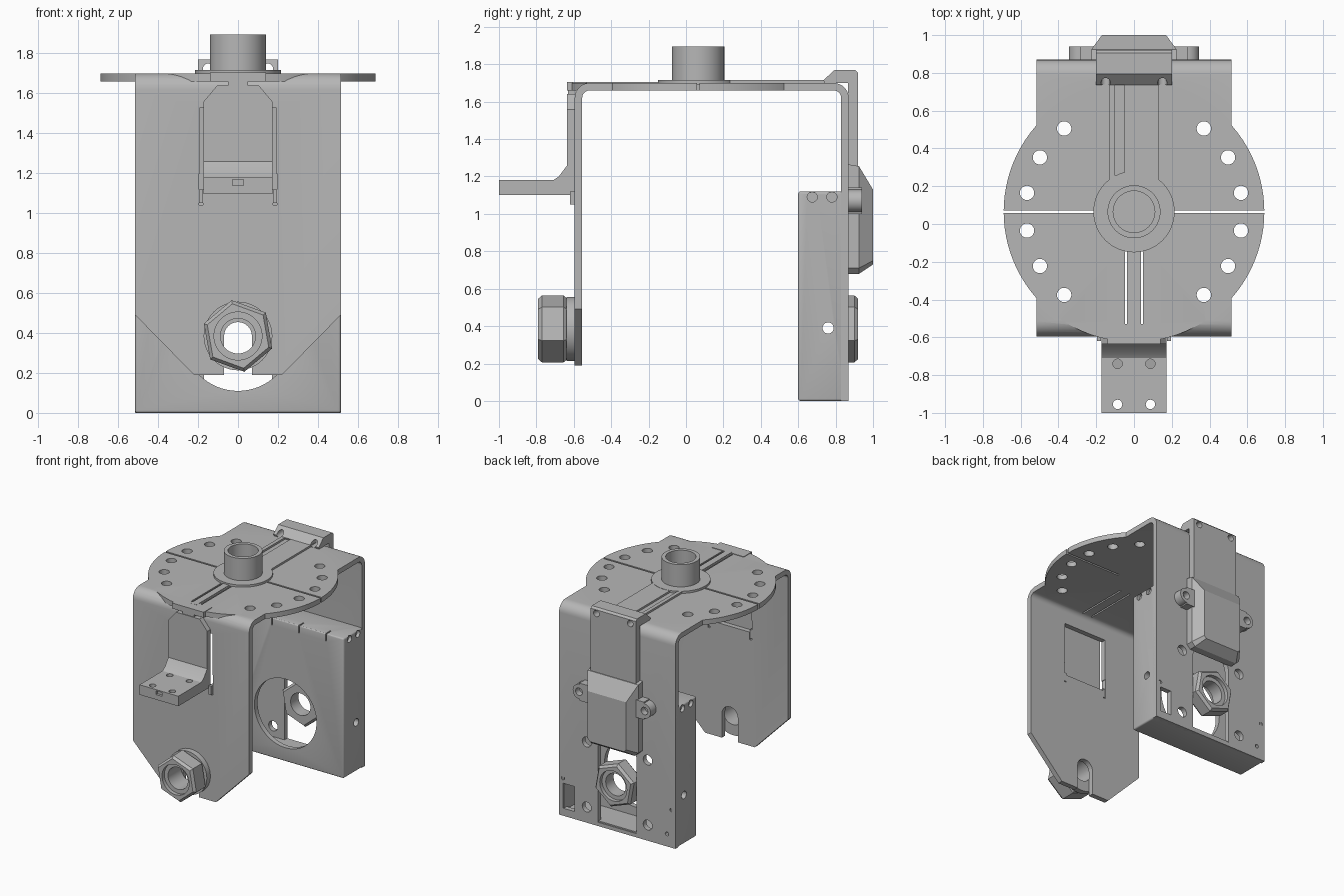
import bpy, bmesh, math

old = bpy.data.objects.get("Cube")
if old:
    bpy.data.objects.remove(old, do_unlink=True)

metal = bpy.data.materials.new("grey metal")
metal.use_nodes = True
GREY = (0.47, 0.47, 0.47, 1)
metal.diffuse_color = GREY
metal.node_tree.nodes["Principled BSDF"].inputs["Base Color"].default_value = GREY


# ---- helpers ----
def loft(name, rings):
    """Skin a list of equal rings of 3D points and cap both ends."""
    bm = bmesh.new()
    vs = [[bm.verts.new(p) for p in r] for r in rings]
    n = len(vs[0])
    for a, b in zip(vs, vs[1:]):
        for i in range(n):
            j = (i + 1) % n
            bm.faces.new((a[i], a[j], b[j], b[i]))
    bm.faces.new(vs[0][::-1])
    bm.faces.new(vs[-1])
    bmesh.ops.recalc_face_normals(bm, faces=bm.faces)
    mesh = bpy.data.meshes.new(name)
    bm.to_mesh(mesh)
    bm.free()
    mesh.materials.append(metal)
    ob = bpy.data.objects.new(name, mesh)
    bpy.context.collection.objects.link(ob)
    return ob


def place(p, axis, d):
    return {"x": (d, p[0], p[1]), "y": (p[0], d, p[1]), "z": (p[0], p[1], d)}[axis]


def prism(name, pts, axis, a, b):
    return loft(name, [[place(p, axis, d) for p in pts] for d in (a, b)])


def ring(u, v, r, n=48, start=0, sweep=360):
    step = sweep / n if sweep == 360 else sweep / (n - 1)
    return [(u + r * math.cos(math.radians(start + i * step)),
             v + r * math.sin(math.radians(start + i * step))) for i in range(n)]


def cyl(name, u, v, r, axis, a, b, n=48):
    return prism(name, ring(u, v, r, n), axis, a, b)


def box(name, x0, x1, y0, y1, z0, z1):
    return prism(name, [(x0, y0), (x1, y0), (x1, y1), (x0, y1)], "z", z0, z1)


def apply_mods(ob):
    dg = bpy.context.evaluated_depsgraph_get()
    mesh = bpy.data.meshes.new_from_object(ob.evaluated_get(dg))
    ob.modifiers.clear()
    ob.data = mesh


def combine(ob, tools, op="DIFFERENCE"):
    for t in tools:
        m = ob.modifiers.new("bool", "BOOLEAN")
        m.operation, m.solver, m.object = op, "EXACT", t
    apply_mods(ob)
    for t in tools:
        bpy.data.objects.remove(t, do_unlink=True)


def hole(u, v, r, axis, a, b, n=24):
    return cyl("cutter", u, v, r, axis, a, b, n)


def slot(x0, x1, y0, y1, z0, z1):
    return box("cutter", x0, x1, y0, y1, z0, z1)


def bevel(ob, width):
    m = ob.modifiers.new("bevel", "BEVEL")
    m.width, m.segments = width, 3
    apply_mods(ob)


W, CY, AX = 0.515, 0.065, 0.385   # half width, turntable centre, axle height

# ---- U-shaped yoke with round turntable plate ----
profile = [(-.595, .19)] + ring(-.515, 1.62, .08, 8, 180, -90) \
    + ring(.79, 1.62, .08, 8, 90, -90) + [(.87, 0), (.83, 0)] \
    + ring(.79, 1.62, .04, 8, 0, 90) + ring(-.515, 1.62, .04, 8, 90, 90) + [(-.555, .19)]
yoke = prism("yoke", profile, "x", -W, W)
combine(yoke, [cyl("disc", 0, CY, .69, "z", 1.66, 1.70, 96)], "UNION")

cuts = [slot(-.19, .19, -.7, -.5, 1.1, 1.53),          # bracket window
        slot(-.07, .07, -.7, -.5, .1, AX), hole(0, AX, .07, "y", -.7, -.5),
        slot(-.17, .17, .8, .9, .03, .62), hole(0, .62, .17, "y", .8, .9, 48),
        slot(.38, .48, .8, .9, .06, .26)]
for s in (-1, 1):
    cuts.append(prism("cutter", [(s * .54, .516), (s * .54, .1), (s * .132, .1)], "y", -.7, -.5))
    cuts.append(slot(s * .185 - .01, s * .185 + .01, -.7, -.5, 1.04, 1.2))
    cuts.append(slot(s * .46 - .26, s * .46 + .26, CY - .007, CY + .007, 1.6, 1.8))
    cuts.append(slot(s * .042 - .006, s * .042 + .006, -.53, -.1, 1.6, 1.8))
    for t in (-1, 1):
        cuts.append(hole(s * .27, AX + t * .26, .04, "y", .8, .9))
        for a in (10, 30, 50):
            r = math.radians(a)
            cuts.append(hole(s * .575 * math.cos(r), CY + t * .575 * math.sin(r),
                             .038, "z", 1.6, 1.8))
for x, z in ((.48, .3), (-.44, .1), (-.48, .3)):
    cuts.append(hole(x, z, .015, "y", .8, .9, 12))
combine(yoke, cuts)

# ---- hollow housing on the rear leg ----
housing = box("rear_housing", -W, W, .60, .865, 0, 1.12)
bevel(housing, .012)
cuts = [slot(-.475, .475, .64, .9, .04, 1.08), hole(0, AX, .275, "y", .5, .7, 64),
        hole(.76, .39, .03, "x", -1, 1)]
cuts += [hole(y, 1.09, .027, "x", s * .49, s * .6) for s in (-1, 1) for y in (.675, .78)]
cuts += [slot(x - .005, x + .005, .58, .66, 1.06, 1.2) for x in (-.36, -.12, .12, .36)]
combine(housing, cuts)

# ---- hollow boss on the turntable ----
cyl("boss_collar", 0, CY, .215, "z", 1.69, 1.717, 64)
boss = cyl("boss_tube", 0, CY, .14, "z", 1.70, 1.895, 64)
combine(boss, [hole(0, CY, .11, "z", 1.715, 2, 64)])


# ---- axle nuts ----
def nut(name, y0, y1, r, outer):
    c = .02
    rings = [[(x, y, z) for x, z in ring(0, AX, rr, 6, 40)]
             for y, rr in ((y0, r * .9), (y0 + c, r), (y1 - c, r), (y1, r * .9))]
    ob = loft(name, rings)
    lo, hi = (y0 - .1, y0 + .03) if outer < 0 else (y1 - .03, y1 + .1)
    combine(ob, [hole(0, AX, .088, "y", y0 - .1, y1 + .1, 48),
                 hole(0, AX, .12, "y", lo, hi, 48)])


nut("front_nut", -.79, -.635, .182, -1)
nut("rear_nut", .79, .92, .182, 1)
washer = cyl("front_washer", 0, AX, .172, "y", -.64, -.595)
combine(washer, [hole(0, AX, .088, "y", -.7, -.5, 48)])

# ---- front L bracket ----
bracket = prism("front_bracket", [(-1, 1.1), (-1, 1.18), (-.71, 1.18), (-.68, 1.2),
                                  (-.635, 1.26), (-.635, 1.64), (-.593, 1.64), (-.593, 1.1)],
                "x", -.172, .172)
cuts = [slot(-.027, .027, -1.1, -.98, 1.14, 1.17)]
for s in (-1, 1):
    cuts.append(prism("cutter", [(s * .1, 1.645), (s * .18, 1.55), (s * .2, 1.66)], "y", -.7, -.5))
    cuts += [hole(s * .087, y, .025, "z", 1, 1.3) for y in (-.74, -.955)]
    box("bracket_lip", s * .185 - .01, s * .185 + .01, -.62, -.56, 1.05, 1.12)
combine(bracket, cuts)
box("bracket_neck", -.05, .05, -.63, -.59, 1.63, 1.67)
box("bracket_tab", -.14, .14, -.635, -.53, 1.66, 1.704)

# ---- cable channel strips on the turntable ----
box("front_channel", -.026, .026, -.56, -.1, 1.69, 1.705)
box("rear_channel_rail", -.13, -.10, .2, .8, 1.69, 1.715)
box("rear_channel_plate", -.05, .13, .2, .8, 1.69, 1.715)

# ---- rear cover: hooked plate, bulge and screw ears ----
cover = prism("rear_cover_plate", [(.74, 1.70), (.735, 1.715), (.795, 1.77), (.905, 1.77),
                                   (.92, 1.755), (.92, 1.2), (.865, 1.2), (.865, 1.70)],
              "x", -.2, .2)
combine(cover, [hole(s * .15, 1.725, .025, "y", .6, 1) for s in (-1, 1)])


def cover_ring(w, y, z0, z1, c):
    return [(-w + c, y, z0), (w - c, y, z0), (w, y, z0 + c), (w, y, z1),
            (-w, y, z1), (-w, y, z0 + c)]


loft("rear_cover_bulge", [cover_ring(.225, .865, .68, 1.265, .03),
                          cover_ring(.225, .925, .68, 1.255, .03),
                          cover_ring(.17, 1, .73, 1.13, .02)])
for s in (-1, 1):
    ear = cyl("cover_ear", s * .285, 1.07, .06, "y", .865, .94, 32)
    combine(ear, [box("ear_root", min(s * .2, s * .285), max(s * .2, s * .285),
                      .865, .94, 1.0, 1.14)], "UNION")
    combine(ear, [hole(s * .29, 1.07, .03, "y", .89, 1)])

# ---- shading ----
bpy.ops.object.select_all(action="DESELECT")
for ob in bpy.context.collection.objects:
    if ob.type == "MESH" and metal.name in ob.data.materials:
        ob.select_set(True)
        bpy.context.view_layer.objects.active = ob
bpy.ops.object.shade_smooth_by_angle(angle=math.radians(30))
